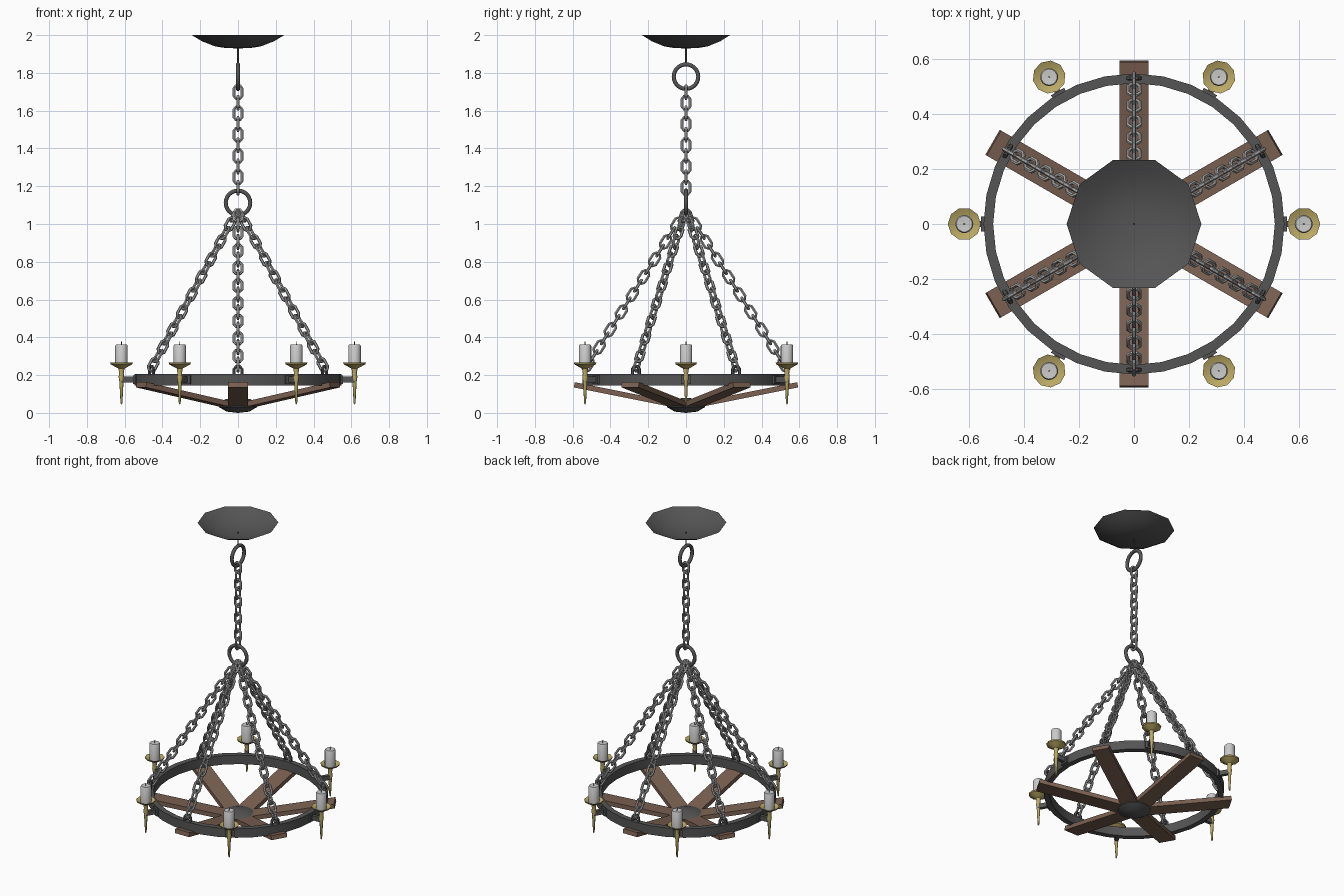
import bpy, bmesh, math
from mathutils import Matrix, Vector

if "Cube" in bpy.data.objects:
    bpy.data.objects.remove(bpy.data.objects["Cube"])

def material(name, rgb):
    m = bpy.data.materials.new(name)
    m.diffuse_color = (*rgb, 1)
    m.use_nodes = True
    m.node_tree.nodes["Principled BSDF"].inputs["Base Color"].default_value = m.diffuse_color
    return m

IRON = material("dark_iron", (0.09, 0.09, 0.09))
STEEL = material("chain_steel", (0.38, 0.38, 0.38))
WOOD = material("wood", (0.2, 0.12, 0.085))
BRASS = material("brass", (0.5, 0.4, 0.13))
WAX = material("wax", (0.6, 0.6, 0.6))

def rot(deg):
    return Matrix.Rotation(math.radians(deg), 4, 'Z')

def at(x, y, z):
    return Matrix.Translation((x, y, z))

def finish(name, bm, mat, smooth=None):
    bmesh.ops.recalc_face_normals(bm, faces=bm.faces)
    me = bpy.data.meshes.new(name)
    bm.to_mesh(me)
    bm.free()
    ob = bpy.data.objects.new(name, me)
    bpy.context.collection.objects.link(ob)
    me.materials.append(mat)
    if smooth:
        bpy.ops.object.select_all(action='DESELECT')
        ob.select_set(True)
        bpy.context.view_layer.objects.active = ob
        bpy.ops.object.shade_smooth_by_angle(angle=math.radians(smooth))
    return ob

def grid(bm, rings, close_rows=False):
    """Skin a list of closed vertex rings."""
    n = len(rings[0])
    pairs = list(zip(rings, rings[1:])) + ([(rings[-1], rings[0])] if close_rows else [])
    for a, b in pairs:
        for i in range(n):
            j = (i + 1) % n
            bm.faces.new((a[i], a[j], b[j], b[i]))

def lathe(bm, profile, sides, m=Matrix(), closed=False):
    rings = []
    for r, z in profile:
        r = max(r, 0.0005)
        rings.append([bm.verts.new(m @ Vector((r * math.cos(t), r * math.sin(t), z)))
                      for t in (2 * math.pi * i / sides for i in range(sides))])
    grid(bm, rings, closed)

def tube_loop(bm, path, radius, sides, m=Matrix()):
    """Closed tube along a planar loop of (x, z) points centred on the origin."""
    rings, n = [], len(path)
    for i in range(n):
        p = Vector((path[i][0], 0, path[i][1]))
        a, b = path[i - 1], path[(i + 1) % n]
        t = Vector((b[0] - a[0], 0, b[1] - a[1])).normalized()
        out = Vector((t.z, 0, -t.x))
        rings.append([bm.verts.new(m @ (p + radius * (out * math.cos(s) + Vector((0, 1, 0)) * math.sin(s))))
                      for s in (2 * math.pi * (k + .5) / sides for k in range(sides))])
    grid(bm, rings, True)

def circle(r, n):
    return [(r * math.cos(2 * math.pi * i / n), r * math.sin(2 * math.pi * i / n)) for i in range(n)]

def box(bm, size, m):
    bmesh.ops.create_cube(bm, size=1, matrix=m @ Matrix.Diagonal((*size, 1)))

LINK = [(.021, -.022), (.021, .022), (.011, .035), (-.011, .035),
        (-.021, .022), (-.021, -.022), (-.011, -.035), (.011, -.035)]

def chain(name, start, end, count):
    bm = bmesh.new()
    d = (end - start).normalized()
    side = Vector((-d.y, d.x, 0)).normalized() if abs(d.z) < .999 else Vector((1, 0, 0))
    basis = Matrix((side, d.cross(side), d)).transposed().to_4x4()
    for i in range(count):
        p = start.lerp(end, i / (count - 1))
        tube_loop(bm, LINK, .008, 6, at(*p) @ basis @ rot(90 * (i % 2)))
    return finish(name, bm, STEEL, 35)

# Ceiling canopy: open shallow bowl
bm = bmesh.new()
lathe(bm, [(.245, 2.0), (.19, 1.967), (.12, 1.94), (.06, 1.931), (0, 1.93)], 10)
finish("ceiling_canopy", bm, IRON, 40)

# Rod under the canopy
bm = bmesh.new()
lathe(bm, [(0, 1.94), (.004, 1.94), (.004, 1.85), (0, 1.85)], 8)
finish("canopy_rod", bm, IRON, 40)

# Upper and lower suspension rings
for name, z, turn in (("upper_ring", 1.78, 90), ("lower_ring", 1.112, 0)):
    bm = bmesh.new()
    tube_loop(bm, circle(.065, 24), .0115, 8, at(0, 0, z) @ rot(turn))
    finish(name, bm, IRON, 50)

# Main chain
chain("main_chain", Vector((0, 0, 1.698)), Vector((0, 0, 1.192)), 10)

# Iron hoop
bm = bmesh.new()
lathe(bm, [(.512, .145), (.547, .145), (.547, .205), (.512, .205)], 32, closed=True)
finish("iron_hoop", bm, IRON, 30)

# Hub under the spokes
bm = bmesh.new()
lathe(bm, [(0, 0), (.06, .007), (.1, .03), (.1, .06), (.06, .074), (0, .08)], 16)
finish("centre_hub", bm, IRON, 40)

for k in range(6):
    a = 30 + 60 * k
    R = rot(a)
    # Sloping wooden spoke
    bm = bmesh.new()
    slope = math.atan2(.118, .59)
    box(bm, (.6, .105, .028), R @ at(.297, 0, .09) @ Matrix.Rotation(-slope, 4, 'Y'))
    finish(f"spoke_{k + 1}", bm, WOOD)
    # Staple on the hoop
    bm = bmesh.new()
    tube_loop(bm, LINK, .009, 6, R @ at(.53, 0, .21) @ rot(90))
    finish(f"hoop_staple_{k + 1}", bm, IRON, 35)
    # Sloping chain
    chain(f"side_chain_{k + 1}", R @ Vector((.02, 0, 1.045)), R @ Vector((.518, 0, .255)), 18)

    R = rot(60 * k)
    C = R @ at(.617, 0, 0)
    # Bracket plate and arm
    bm = bmesh.new()
    box(bm, (.012, .055, .046), R @ at(.55, 0, .175))
    box(bm, (.07, .022, .03), R @ at(.585, 0, .177))
    finish(f"candle_arm_{k + 1}", bm, IRON)
    # Drip dish with spike
    bm = bmesh.new()
    lathe(bm, [(0, .252), (.03, .252), (.06, .266), (.058, .258), (.03, .242), (.016, .235),
               (.012, .21), (.015, .19), (.011, .165), (.005, .05), (0, .045)], 10, C)
    finish(f"candle_dish_{k + 1}", bm, BRASS, 40)
    # Candle and wick
    bm = bmesh.new()
    lathe(bm, [(0, .252), (.033, .252), (.033, .355), (.029, .362), (0, .36)], 14, C)
    finish(f"candle_{k + 1}", bm, WAX, 40)
    bm = bmesh.new()
    lathe(bm, [(0, .355), (.003, .355), (.002, .378), (0, .378)], 6, C)
    finish(f"wick_{k + 1}", bm, IRON)
